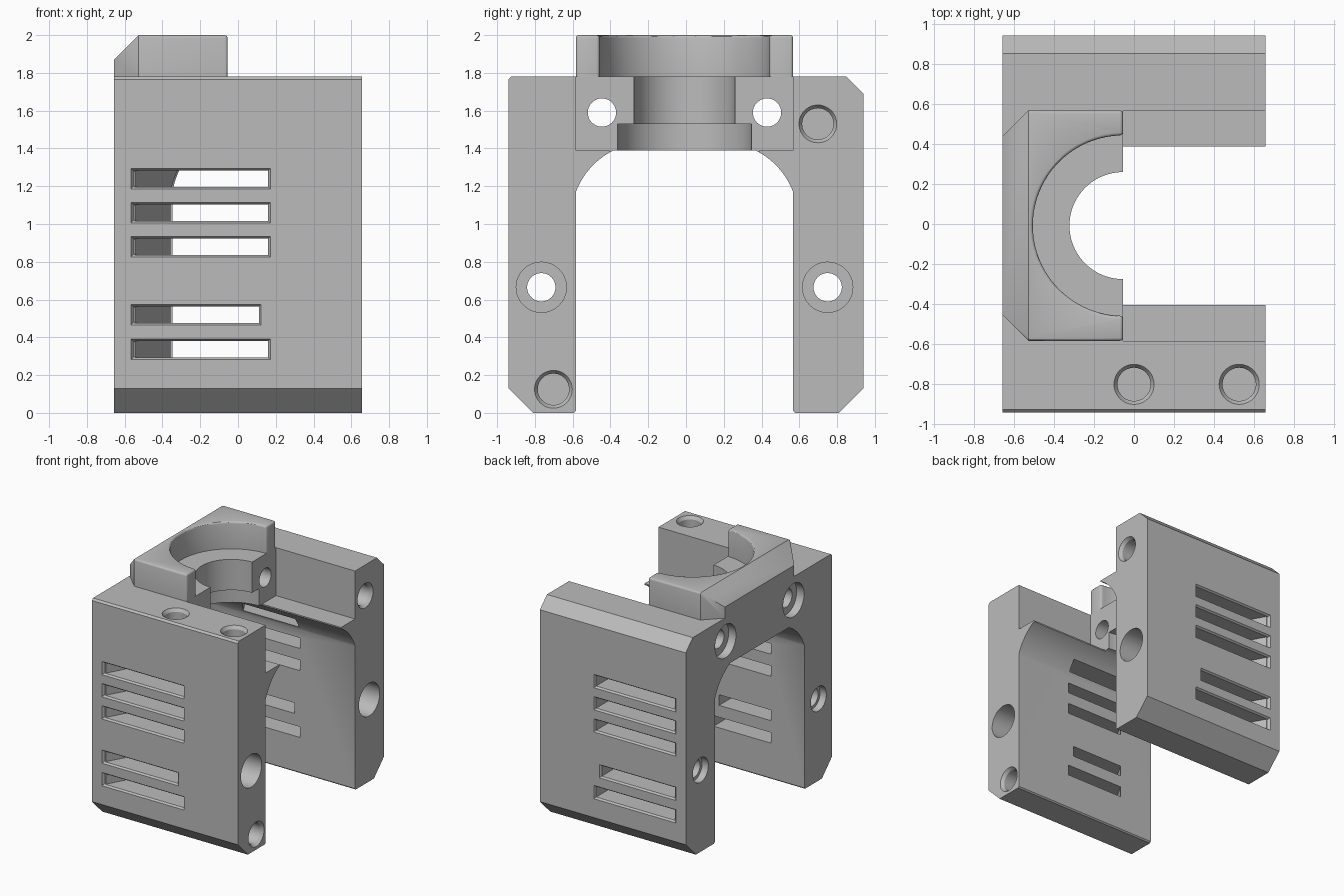
import bpy, bmesh
from math import sin, cos, pi, radians, asin, acos
from mathutils import Vector

old = bpy.data.objects.get("Cube")
if old:
    bpy.data.objects.remove(old, do_unlink=True)

HX, HY = 0.656, 0.94      # half width and half depth
YC, GAP = -0.008, 0.575   # middle of the opening and its half width
FACE = -0.055             # open face of the clamp
DECK, FLOOR, TOP = 1.78, 1.39, 2.0

grey = bpy.data.materials.new("plain_grey")
grey.use_nodes = True
grey.diffuse_color = (0.5, 0.5, 0.5, 1)
grey.node_tree.nodes["Principled BSDF"].inputs["Base Color"].default_value = (0.5, 0.5, 0.5, 1)


def finish(name, bm):
    bmesh.ops.recalc_face_normals(bm, faces=bm.faces)
    mesh = bpy.data.meshes.new(name)
    bm.to_mesh(mesh)
    bm.free()
    mesh.materials.append(grey)
    obj = bpy.data.objects.new(name, mesh)
    bpy.context.collection.objects.link(obj)
    return obj


def loft(rings):
    """Closed solid through rings of points."""
    bm = bmesh.new()
    loops = [[bm.verts.new(p) for p in ring] for ring in rings]
    n = len(loops[0])
    for a, b in zip(loops, loops[1:]):
        for i in range(n):
            j = (i + 1) % n
            bm.faces.new((a[i], a[j], b[j], b[i]))
    bm.faces.new(loops[0])
    bm.faces.new(loops[-1])
    return bm


def along_x(points, x0, x1):
    return loft([[(x, y, z) for y, z in points] for x in (x0, x1)])


def along_z(points, z0, z1):
    return loft([[(x, y, z) for x, y in points] for z in (z0, z1)])


def drill(name, axis, u, v, steps, n=48):
    """Stepped round cutter; steps are (position on axis, radius)."""
    rings = []
    for t, r in steps:
        ring = [(u + r * cos(2 * pi * i / n), v + r * sin(2 * pi * i / n)) for i in range(n)]
        rings.append([(t, a, b) if axis == "x" else (a, b, t) for a, b in ring])
    return finish(name, loft(rings))


# Bracket body: arch outline with two legs, run along x
ARC_Y, ARC_Z, ARC_R = 0.2, 1.03, 0.4
a0, a1 = acos((GAP - ARC_Y) / ARC_R), asin((FLOOR - ARC_Z) / ARC_R)
arc = [(ARC_Y + ARC_R * cos(a), ARC_Z + ARC_R * sin(a))
       for a in (a0 + (a1 - a0) * i / 16 for i in range(17))]
inner = [(GAP + 0.01, 0), (GAP, 0.01)] + arc
outline = [(YC + y, z) for y, z in inner]
outline += [(YC - y, z) for y, z in reversed(inner)]
outline += [(-HY + 0.13, 0), (-HY, 0.13), (-HY, DECK - 0.015), (-HY + 0.015, DECK),
            (HY - 0.09, DECK), (HY, DECK - 0.09), (HY, 0.13), (HY - 0.13, 0)]
body = finish("bracket_body", along_x(outline, -HX, HX))

cutters = []

# Open notch between the legs, leaving thin corner ledges
LEDGE = 0.395
notch = [(GAP, DECK + 0.3), (GAP, FLOOR), (LEDGE, FLOOR), (LEDGE, 1.2)]
notch_outline = [(YC + y, z) for y, z in notch] + [(YC - y, z) for y, z in reversed(notch)]
cutters.append(finish("notch_cutter", along_x(notch_outline, FACE, HX + 0.1)))

# Stepped bore through the clamp
cutters.append(drill("bore_cutter", "z", FACE, YC,
                     [(1.3, 0.355), (1.53, 0.355), (1.53, 0.267), (1.9, 0.267)], 96))

# Screw holes
for side in (-1, 1):
    cutters.append(drill("clamp_hole_cutter", "x", YC + side * 0.437, 1.59,
                         [(-0.75, 0.135), (-0.59, 0.135), (-0.59, 0.075), (0.1, 0.075)]))
    cutters.append(drill("leg_hole_cutter", "x", YC + side * 0.758, 0.665,
                         [(-0.75, 0.1), (-0.6, 0.1), (-0.6, 0.075),
                          (0.2, 0.075), (0.2, 0.133), (0.75, 0.133)]))


def blind(axis, u, v, surface):
    return drill("blind_hole_cutter", axis, u, v,
                 [(surface - 0.32, 0.083), (surface - 0.025, 0.083),
                  (surface, 0.1), (surface + 0.05, 0.1)])


cutters += [blind("x", 0.698, 1.53, HX), blind("x", -0.702, 0.125, HX),
            blind("z", 0.0, -0.8, DECK), blind("z", 0.525, -0.8, DECK)]

# Vent slots with a slanted end and a chamfered mouth, in both legs
SLOPE, X0 = 0.555, -0.555
for z, x1 in [(1.24, 0.16), (1.06, 0.16), (0.88, 0.16), (0.52, 0.11), (0.337, 0.16)]:
    for side in (-1, 1):
        far, near = 0.32, HY + 0.05
        plan = [(X0 - 0.05 * SLOPE, side * near), (x1, side * near),
                (x1, side * far), (X0 + (HY - far) * SLOPE, side * far)]
        cutters.append(finish("slot_cutter", along_z(plan, z - 0.043, z + 0.043)))
        mouth = []
        for depth, grow in ((0.02, -0.004), (0, 0.011), (-0.02, 0.011)):
            y = side * (HY - depth)
            xa, xb, h = X0 - grow, x1 + grow, 0.043 + grow
            mouth.append([(xa, y, z - h), (xb, y, z - h), (xb, y, z + h), (xa, y, z + h)])
        cutters.append(finish("slot_mouth_cutter", loft(mouth)))

# Cut everything out of the body, then drop the cutters
for c in cutters:
    c.hide_render = True
    mod = body.modifiers.new("cut", "BOOLEAN")
    mod.operation, mod.solver, mod.object = "DIFFERENCE", "EXACT", c
bpy.context.view_layer.update()
cut_mesh = bpy.data.meshes.new_from_object(body.evaluated_get(bpy.context.evaluated_depsgraph_get()))
body.modifiers.clear()
body.data = cut_mesh
for c in cutters:
    bpy.data.objects.remove(c, do_unlink=True)

# Raised collar: C-shaped plan with clipped corners
CH, R = 0.13, 0.45
plan = [(FACE, YC + GAP), (CH - HX, YC + GAP), (-HX, YC + GAP - CH),
        (-HX, YC - GAP + CH), (CH - HX, YC - GAP), (FACE, YC - GAP)]
plan += [(FACE - R * sin(pi * i / 48), YC - R * cos(pi * i / 48)) for i in range(49)]
bm = along_z(plan, DECK, TOP)
bmesh.ops.recalc_face_normals(bm, faces=bm.faces)
cut = bmesh.ops.bisect_plane(bm, geom=bm.verts[:] + bm.edges[:] + bm.faces[:], dist=1e-5,
                             plane_co=(-HX, 0, TOP - CH), plane_no=(-1, 0, 1), clear_outer=True)
bmesh.ops.holes_fill(bm, edges=[e for e in bm.edges if e.is_boundary], sides=0)


def rounded(e):
    p, q = (v.co for v in e.verts)
    on_top = min(p.z, q.z) > TOP - 1e-4 and max(p.x, q.x) > CH - HX + 0.001
    upright = abs(p.z - q.z) > 0.1 and min(p.x, q.x) > FACE - 1e-4
    return on_top or upright


bmesh.ops.bevel(bm, geom=[e for e in bm.edges if rounded(e)], offset=0.016,
                offset_type="OFFSET", segments=3, profile=0.5, affect="EDGES")
collar = finish("clamp_collar", bm)

# Smooth round walls, keep edges crisp
for obj in (body, collar):
    bpy.ops.object.select_all(action="DESELECT")
    obj.select_set(True)
    bpy.context.view_layer.objects.active = obj
    bpy.ops.object.shade_smooth_by_angle(angle=radians(30))
